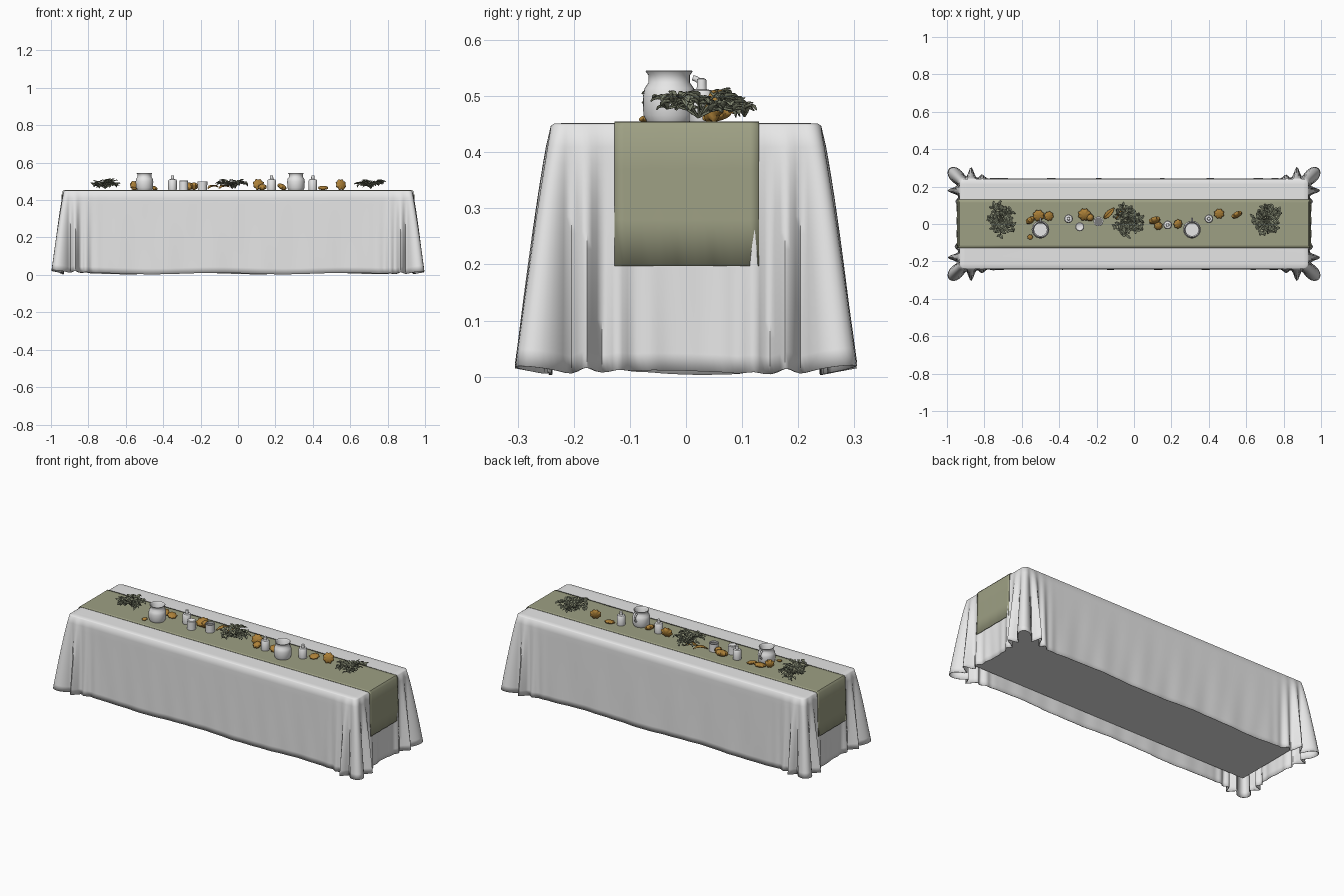
import bpy, bmesh, math, random
from mathutils import Vector, Matrix

random.seed(4)
cube = bpy.data.objects.get("Cube")
if cube:
    bpy.data.objects.remove(cube, do_unlink=True)


def material(name, r, g, b):
    m = bpy.data.materials.new(name)
    m.use_nodes = True
    m.diffuse_color = (r, g, b, 1)
    m.node_tree.nodes["Principled BSDF"].inputs["Base Color"].default_value = (r, g, b, 1)
    return m


linen = material("white linen", 0.8, 0.8, 0.8)
olive = material("olive runner", 0.34, 0.35, 0.23)
green = material("sage leaf", 0.23, 0.25, 0.17)
ochre = material("ochre", 0.42, 0.22, 0.04)
grey = material("dark wax", 0.2, 0.2, 0.2)

HX, HY, TOP = 0.935, 0.243, 0.45
TABLE = TOP + 0.004


def finish(bm, name, mat, thickness=0, angle=40):
    bmesh.ops.recalc_face_normals(bm, faces=bm.faces)
    mesh = bpy.data.meshes.new(name)
    bm.to_mesh(mesh)
    bm.free()
    ob = bpy.data.objects.new(name, mesh)
    bpy.context.collection.objects.link(ob)
    mesh.materials.append(mat)
    if thickness:
        mod = ob.modifiers.new("thickness", "SOLIDIFY")
        mod.thickness = thickness
        mod.offset = -1
    bpy.ops.object.select_all(action="DESELECT")
    ob.select_set(True)
    bpy.context.view_layer.objects.active = ob
    bpy.ops.object.shade_smooth_by_angle(angle=math.radians(angle))
    return ob


def loft(bm, rings, closed=True):
    n = len(rings[0])
    for a, b in zip(rings, rings[1:]):
        for i in range(n if closed else n - 1):
            j = (i + 1) % n
            bm.faces.new((a[i], a[j], b[j], b[i]))


# Perimeter: point, outward normal and distance from the nearest corner
def outline():
    r, pts = 0.03, []
    corners = [(1, 1), (-1, 1), (-1, -1), (1, -1)]
    for k, (sx, sy) in enumerate(corners):
        cx, cy = sx * (HX - r), sy * (HY - r)
        half = r * math.pi / 4
        for i in range(15):
            a = (k + i / 14) * math.pi / 2
            n = Vector((math.cos(a), math.sin(a), 0))
            pts.append((Vector((cx, cy, 0)) + n * r, n, abs(i / 7 - 1) * half))
        nx, ny = corners[(k + 1) % 4]
        start, end = pts[-1][0], Vector((nx * (HX - r), ny * (HY - r), 0)) + n * r
        length = (end - start).length
        steps = round(length / 0.009)
        for i in range(1, steps):
            s = length * i / steps
            pts.append((start.lerp(end, i / steps), n, half + min(s, length - s)))
    return pts


# Tablecloth with fanned folds at each corner
bm = bmesh.new()
border = outline()
rings = []
for inset, z in ((0.03, TOP + 0.002), (0.008, TOP + 0.001), (0.002, TOP - 0.003)):
    rings.append([bm.verts.new(p - n * inset + Vector((0, 0, z))) for p, n, d in border])
ROWS = 14
for row in range(1, ROWS + 1):
    t = row / ROWS
    ring = []
    for p, n, d in border:
        fold = math.exp(-(d / 0.1) ** 2) * (0.56 + 0.44 * math.cos(math.tau * d / 0.06))
        s = p.x * 1.0 + p.y * 1.7
        calm = min(1, d / 0.1)
        ripple = math.sin(s * 23 + 2 * t) * 0.5 + math.sin(s * 51 - 3 * t) * 0.3
        hem = 0.007 + 0.004 * math.sin(s * 9) + 0.016 * fold
        out = 0.088 * fold * t ** 0.85 + 0.003 * ripple * calm * t
        z = (TOP - 0.01) * (1 - t) + hem * t
        ring.append(bm.verts.new(p + n * out + Vector((0, 0, z))))
    rings.append(ring)
loft(bm, rings)
bm.faces.new(rings[0])
finish(bm, "tablecloth", linen, 0.003, 60)

# Underside panel closing the table
bm = bmesh.new()
bmesh.ops.create_cube(bm, size=1, matrix=Matrix.Translation((0, 0, 0.1))
                      @ Matrix.Diagonal((1.85, 0.47, 0.02, 1)))
finish(bm, "table_underside", linen)

# Runner draped over both ends
path = [(-0.946, 0.197), (-0.944, 0.28), (-0.943, 0.37), (-0.942, 0.443), (-0.933, TABLE)]
path += [(-0.7 + 0.2 * i, TABLE + 0.0006 * (i % 2)) for i in range(8)]
path += [(-x, z) for x, z in reversed(path[:5])]
bm = bmesh.new()
rings = []
for x, z in path:
    ring = []
    for i in range(17):
        y = -0.127 + 0.257 * i / 16
        sag = 0.003 * math.sin(y * 45 + z * 20) * max(0, (0.44 - z) / 0.25)
        ring.append(bm.verts.new((x + math.copysign(abs(sag), x), y, z)))
    rings.append(ring)
loft(bm, rings, closed=False)
finish(bm, "runner", olive, 0.003)


# Turned pieces: jugs, candles and a cup
def lathe(name, profile, x, y, mat, segments=28):
    bm = bmesh.new()
    rings = [[bm.verts.new((x + r * math.cos(math.tau * i / segments),
                            y + r * math.sin(math.tau * i / segments), TABLE + z))
              for i in range(segments)] for r, z in profile]
    loft(bm, rings)
    bm.faces.new(rings[0])
    bm.faces.new(rings[-1])
    return finish(bm, name, mat)


def tube(name, points, radius, mat):
    curve = bpy.data.curves.new(name, "CURVE")
    curve.dimensions = "3D"
    curve.bevel_depth = radius
    curve.bevel_resolution = 2
    sp = curve.splines.new("POLY")
    sp.points.add(len(points) - 1)
    for p, co in zip(sp.points, points):
        p.co = (*co, 1)
    ob = bpy.data.objects.new(name, curve)
    bpy.context.collection.objects.link(ob)
    curve.materials.append(mat)


JUG = [(0.040, 0), (0.046, 0.012), (0.047, 0.045), (0.044, 0.06), (0.037, 0.07), (0.037, 0.083),
       (0.042, 0.09), (0.040, 0.092), (0.034, 0.084), (0.034, 0.02)]
for side, x in (("left", 0.31), ("right", -0.5)):
    lathe("jug_" + side, JUG, x, -0.03, linen)
    arc = [math.radians(-80 + 16 * i) for i in range(11)]
    tube("jug_handle_" + side, [(x, 0.008 + 0.022 * math.cos(a), TABLE + 0.057 + 0.022 * math.sin(a))
                                for a in arc], 0.005, linen)

CANDLE = [(0.022, 0), (0.023, 0.004), (0.023, 0.05), (0.019, 0.056), (0.009, 0.058), (0.008, 0.076), (0.004, 0.078)]
for i, (x, y) in enumerate(((-0.35, 0.028), (0.18, -0.005), (0.4, 0.028))):
    lathe(f"candle_{i + 1}", CANDLE, x, y, linen)
lathe("short_candle", [(0.024, 0), (0.024, 0.048), (0.02, 0.051), (0.008, 0.047)], -0.29, -0.015, linen)
lathe("cup", [(0.025, 0), (0.026, 0.046), (0.022, 0.046), (0.022, 0.03)], -0.19, 0.014, linen)
lathe("cup_wax", [(0.0215, 0.03), (0.0215, 0.038)], -0.19, 0.014, grey)


# Ribbed gourds, some lying flat and some tipped on edge
def gourd(name, x, y, r, height, tip=0, turn=0):
    bm = bmesh.new()
    bmesh.ops.create_uvsphere(bm, u_segments=32, v_segments=12, radius=1)
    for v in bm.verts:
        rib = 1 - 0.1 * math.cos(8 * math.atan2(v.co.y, v.co.x))
        v.co = Vector((v.co.x * r * rib, v.co.y * r * rib, v.co.z * height))
    bm.transform(Matrix.Rotation(turn, 4, "Z") @ Matrix.Rotation(tip, 4, "X"))
    low = min(v.co.z for v in bm.verts)
    bm.transform(Matrix.Translation((x, y, TABLE - low)))
    finish(bm, name, ochre)


GOURDS = [(-0.555, 0.02, 0.024, 0.016, 1.3, 0.6), (-0.51, 0.045, 0.03, 0.012, 0.2, 0),
          (-0.455, 0.042, 0.025, 0.01, 0.3, 1), (-0.265, 0.05, 0.033, 0.018, 0.3, 0),
          (-0.235, 0.035, 0.02, 0.02, 0, 0), (0.11, 0.02, 0.03, 0.016, 1.2, 0.3),
          (0.13, -0.01, 0.022, 0.014, 0.4, 0), (0.235, 0.0, 0.024, 0.014, 0.5, 1.2),
          (0.455, 0.055, 0.026, 0.01, 0.2, 0), (0.55, 0.05, 0.029, 0.014, 1.3, 0.5),
          (-0.555, -0.07, 0.014, 0.006, 0.2, 0)]
for i, g in enumerate(GOURDS):
    gourd(f"gourd_{i + 1}", *g)


# Curled leaf made from a short bent strip
def leaf(bm, base, heading, pitch, length, width, curl):
    side = Vector((-math.sin(heading), math.cos(heading), 0))
    pos, rings = base.copy(), []
    for i, w in enumerate((0.25, 0.9, 1, 0.7, 0.1)):
        ahead = Vector((math.cos(heading) * math.cos(pitch), math.sin(heading) * math.cos(pitch), math.sin(pitch)))
        up = side.cross(ahead)
        rings.append([bm.verts.new(pos + side * width * w * k - up * abs(k) * width * w * 0.5)
                      for k in (-0.5, 0, 0.5)])
        pos = pos + ahead * length / 4
        pitch -= curl / 4
    loft(bm, rings, closed=False)


leaf_bm = bmesh.new()
for x in (-0.07, -0.13):
    leaf(leaf_bm, Vector((x - 0.03, 0.03, TABLE + 0.008)), 0.8, 0.4, 0.08, 0.03, 0.8)
finish(leaf_bm, "dry_leaves", ochre, 0.002)

# Sprig clusters: arching stems carrying paired leaves
for name, cx, cy in (("right", -0.71, 0.025), ("middle", -0.03, 0.02), ("left", 0.71, 0.022)):
    bm = bmesh.new()
    for s in range(13):
        a = math.tau * s / 13 + random.uniform(-0.2, 0.2)
        reach, rise = random.uniform(0.05, 0.085), random.uniform(0.015, 0.042)
        stem = [Vector((cx + math.cos(a) * reach * f * 0.85, cy + math.sin(a) * reach * f,
                        TABLE + 0.008 + rise * math.sin(f * 2.2))) for f in (0, 0.35, 0.7, 1)]
        tube(f"sprig_stem_{name}_{s + 1}", stem, 0.002, green)
        for p in stem[1:]:
            for turn in (-0.9, 0.9):
                leaf(bm, p, a + turn + random.uniform(-0.4, 0.4), random.uniform(0, 0.9),
                     random.uniform(0.022, 0.036), random.uniform(0.012, 0.018), random.uniform(0.2, 1.8))
    finish(bm, "sprig_leaves_" + name, green, 0.002)
